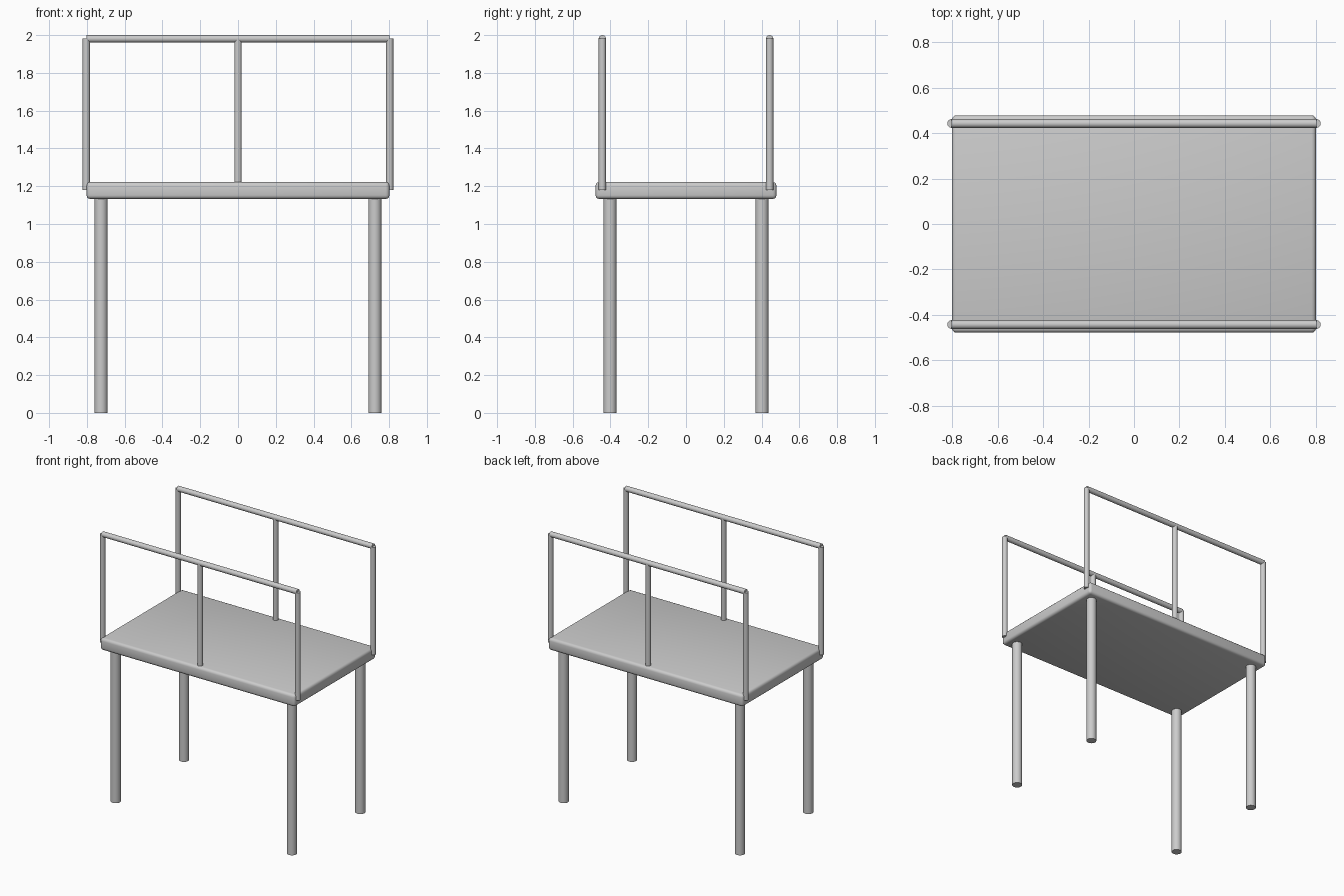
import bpy
from math import radians, pi

if "Cube" in bpy.data.objects:
    bpy.data.objects.remove(bpy.data.objects["Cube"])


def smooth(obj):
    bpy.ops.object.select_all(action='DESELECT')
    obj.select_set(True)
    bpy.context.view_layer.objects.active = obj
    bpy.ops.object.shade_smooth_by_angle(angle=radians(35))


def tube(name, radius, length, center, rot=(0, 0, 0)):
    bpy.ops.mesh.primitive_cylinder_add(vertices=16, radius=radius, depth=length,
                                        location=center, rotation=rot)
    obj = bpy.context.object
    obj.name = name
    smooth(obj)
    return obj


def upright(name, radius, x, y, z0, z1):
    return tube(name, radius, z1 - z0, (x, y, (z0 + z1) / 2))


# Platform slab with rounded edges
bpy.ops.mesh.primitive_cube_add(size=1, location=(0, 0, 1.1775))
platform = bpy.context.object
platform.name = "platform"
platform.scale = (1.604, 0.958, 0.09)
bpy.ops.object.transform_apply(location=False, rotation=False, scale=True)
bevel = platform.modifiers.new("rounded_edges", 'BEVEL')
bevel.width = 0.02
bevel.segments = 3
bpy.ops.object.modifier_apply(modifier=bevel.name)
smooth(platform)

for sy, side in ((-1, "front"), (1, "back")):
    # Legs
    for sx, end in ((-1, "left"), (1, "right")):
        upright(f"{side}_{end}_leg", 0.035, sx * 0.725, sy * 0.402, 0, 1.135)
    # Railing posts
    for x, end in ((-0.803, "left"), (0, "middle"), (0.803, "right")):
        upright(f"{side}_{end}_post", 0.0195, x, sy * 0.443, 1.18, 1.981)
    # Hand rail
    tube(f"{side}_handrail", 0.0195, 1.606, (0, sy * 0.443, 1.9805), (0, pi / 2, 0))
